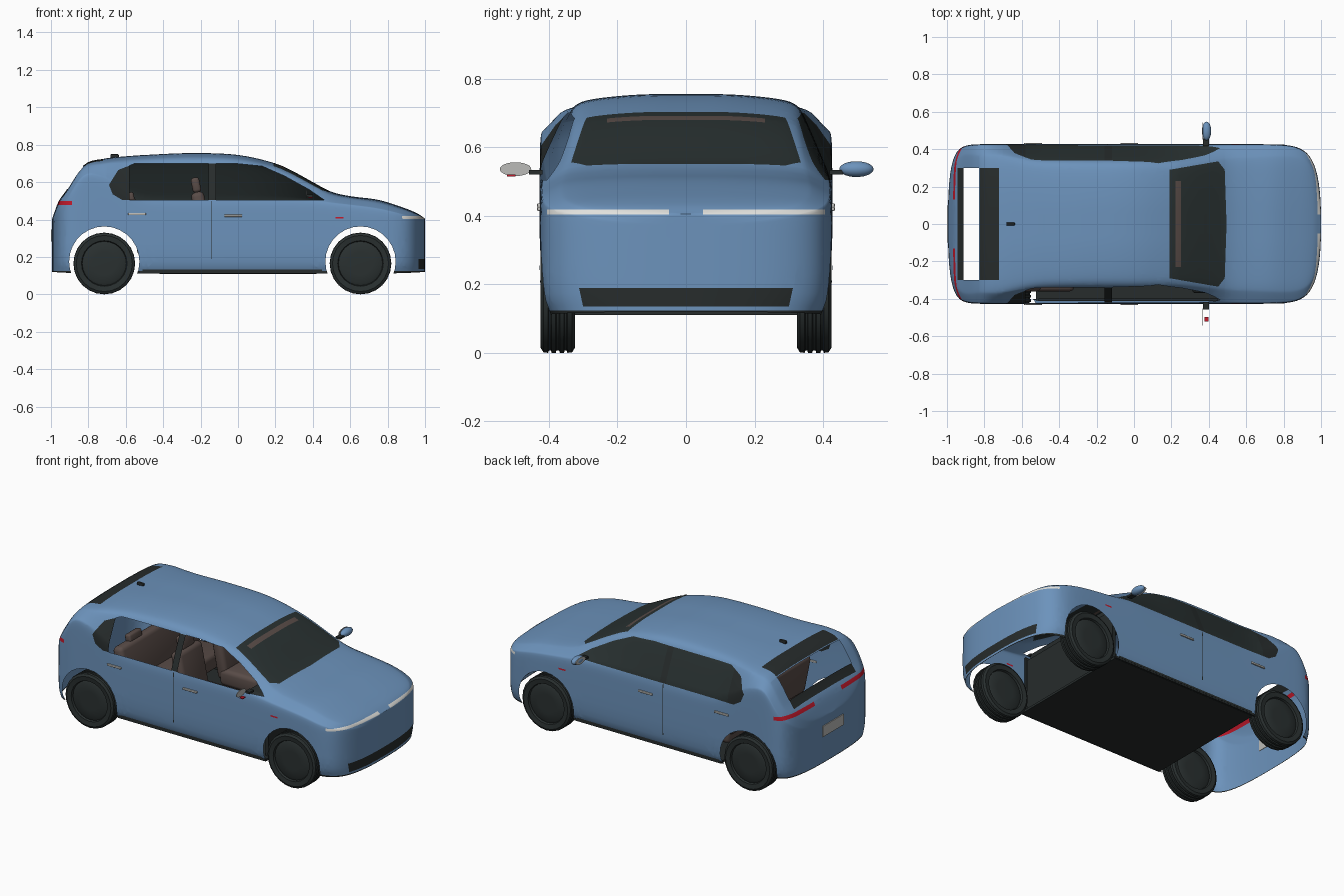
import bpy, bmesh, math
from mathutils import Vector, Matrix

cube = bpy.data.objects.get("Cube")
if cube:
    bpy.data.objects.remove(cube, do_unlink=True)


def material(name, colour):
    m = bpy.data.materials.new(name)
    m.use_nodes = True
    rgba = (*colour, 1)
    m.diffuse_color = rgba
    m.node_tree.nodes["Principled BSDF"].inputs["Base Color"].default_value = rgba
    return m


PAINT = material("blue paint", (.15, .29, .50))
GLASS = material("dark glass", (.022, .031, .031))
TRIM = material("black trim", (.02, .025, .025))
RUBBER = material("dark rubber", (.023, .03, .03))
FABRIC = material("brown fabric", (.10, .072, .064))
RED = material("red lamp", (.55, .01, .025))
WHITE = material("white lamp", (.75, .75, .72))
GREY = material("pale grey", (.5, .5, .48))
SLOTS = [PAINT, GLASS, TRIM, FABRIC, RED, WHITE]


def finish(bm, name, mats, angle=35):
    me = bpy.data.meshes.new(name)
    bm.to_mesh(me)
    bm.free()
    ob = bpy.data.objects.new(name, me)
    bpy.context.collection.objects.link(ob)
    for m in mats:
        me.materials.append(m)
    bpy.ops.object.select_all(action="DESELECT")
    ob.select_set(True)
    bpy.context.view_layer.objects.active = ob
    bpy.ops.object.shade_smooth_by_angle(angle=math.radians(angle))
    return ob


def box(name, centre, size, mat, tilt=0, bevel=0):
    bm = bmesh.new()
    bmesh.ops.create_cube(bm, size=1, matrix=Matrix.Diagonal((*size, 1)))
    if bevel:
        bmesh.ops.bevel(bm, geom=bm.edges[:], offset=bevel, segments=3, affect="EDGES", profile=.5)
    bm.transform(Matrix.Translation(centre) @ Matrix.Rotation(tilt, 4, "Y"))
    return finish(bm, name, [mat])


# Body stations: x, roof centre z, shoulder z, rail z, rail width ratio
STATIONS = [
    (-1, .40, .36, .39, .8), (-.965, .495, .44, .48, .87), (-.93, .545, .49, .53, .9),
    (-.83, .69, .63, .67, .87), (-.72, .725, .62, .70, .87), (-.6, .738, .55, .71, .82),
    (-.5, .745, .51, .715, .79), (-.25, .755, .5, .72, .78), (0, .745, .5, .71, .78),
    (.2, .70, .5, .67, .77), (.3, .655, .5, .63, .78), (.4, .60, .495, .58, .8),
    (.5, .548, .485, .53, .83), (.6, .525, .475, .51, .84), (.75, .505, .455, .487, .86),
    (.88, .465, .425, .45, .88), (.96, .432, .40, .42, .9), (1, .405, .375, .39, .9)]


def station(x):
    """Smooth interpolation through the station table."""
    last = len(STATIONS) - 1
    i = max(k for k in range(last) if STATIONS[k][0] <= x)
    a, b = STATIONS[i], STATIONS[i + 1]
    before, after = STATIONS[max(i - 1, 0)], STATIONS[min(i + 2, last)]
    h = b[0] - a[0]
    t = (x - a[0]) / h
    out = []
    for c in range(1, len(a)):
        ma = (b[c] - before[c]) / (b[0] - before[0]) * h
        mb = (after[c] - a[c]) / (after[0] - a[0]) * h
        out.append(a[c] + t * ma + t * t * (3 * (b[c] - a[c]) - 2 * ma - mb)
                   + t ** 3 * (2 * (a[c] - b[c]) + ma + mb))
    return out


def section(x):
    """Half cross-section from sill to roof centre, rounded by corner cutting."""
    top, sh, rail, ratio = station(x)
    w = .427 * max(0, 1 - abs(x) ** (17 if x > 0 else 30)) ** .4
    r, low = w * ratio, .11 + .01 * abs(x) ** 8
    pts = [Vector(p) for p in (
        (w * .94, low), (w, low + .06), (w, sh - .09), (w * .995, sh),
        (w + (r - w) * .25, sh + (rail - sh) * .25), (w + (r - w) * .85, sh + (rail - sh) * .85),
        (r * .97, rail + (top - rail) * .2), (r * .8, rail + (top - rail) * .65),
        (r * .4, top), (0, top))]
    for _ in range(2):
        cut_pts = [pts[0]]
        for p, q in zip(pts, pts[1:]):
            cut_pts += [p.lerp(q, .25), p.lerp(q, .75)]
        pts = cut_pts + [pts[-1]]
    return pts


# Body shell, lofted nose to tail
bm = bmesh.new()
rows = []
COUNT = 80
for i in range(COUNT + 1):
    x = math.sin(math.pi * (i / COUNT - .5))
    half = section(x)
    full = [(-p.x, p.y) for p in half] + [(p.x, p.y) for p in reversed(half[:-1])]
    rows.append([bm.verts.new((x if x > 0 else x * .995, y, z)) for y, z in full])
for a, b in zip(rows, rows[1:]):
    for j in range(len(a) - 1):
        bm.faces.new((a[j], b[j], b[j + 1], a[j + 1]))
bmesh.ops.remove_doubles(bm, verts=bm.verts[:], dist=.0004)
bmesh.ops.recalc_face_normals(bm, faces=bm.faces[:])
if sum(f.normal.z for f in bm.faces) < 0:
    bmesh.ops.reverse_faces(bm, faces=bm.faces[:])


def cut(poly, u, v, keep):
    """Cut a convex outline into the shell along one axis; return the faces inside."""
    pts = [Vector(p) for p in poly]
    lo = [min(p[k] for p in pts) - .06 for k in (0, 1)]
    hi = [max(p[k] for p in pts) + .06 for k in (0, 1)]

    def near(f):
        c = f.calc_center_median()
        return keep(c) and lo[0] < c[u] < hi[0] and lo[1] < c[v] < hi[1]

    edges = list(zip(pts, pts[1:] + pts[:1]))
    for p, q in edges:
        co, no = Vector((0, 0, 0)), Vector((0, 0, 0))
        co[u], co[v] = p
        no[u], no[v] = q.y - p.y, p.x - q.x
        faces = [f for f in bm.faces if near(f)]
        geom = faces + list({e for f in faces for e in f.edges}) + list({w for f in faces for w in f.verts})
        bmesh.ops.bisect_plane(bm, geom=geom, dist=1e-5, plane_co=co, plane_no=no.normalized())

    def inside(f):
        c = f.calc_center_median()
        d = Vector((c[u], c[v]))
        s = [(q - p).cross(d - p) if hasattr((q - p), "cross") else 0 for p, q in edges]
        return all(k >= 0 for k in s) or all(k <= 0 for k in s)
    return [f for f in bm.faces if near(f) and inside(f)]


def rect(a, b, c, d):
    return [(a, c), (b, c), (b, d), (a, d)]


def paint(faces, mat):
    for f in faces:
        f.material_index = SLOTS.index(mat)


def remove(faces):
    bmesh.ops.delete(bm, geom=faces, context="FACES")


WINDOW = [(-.69, .585), (-.67, .535), (-.62, .505), (.46, .505), (.38, .56),
          (.25, .632), (.13, .685), (-.02, .70), (-.55, .70), (-.64, .665)]
AXLES = (-.715, .655)
for s in (-1, 1):
    side = lambda c: c.y * s > .2
    # Side glazing, pillars and door seam
    paint(cut(WINDOW, 0, 2, side), GLASS)
    for span in ((-.157, -.117), (-.7, -.58)):
        strip = cut(rect(*span, .5, .705), 0, 2, side)
        paint([f for f in strip if f.material_index == SLOTS.index(GLASS)], TRIM)
    paint(cut(rect(-.143, -.138, .19, .5), 0, 2, side), TRIM)
    paint(cut(rect(.52, .565, .405, .414), 0, 2, side), RED)
    # Wheel arches
    for ax in AXLES:
        ring = [(ax + .188 * math.cos(k * math.tau / 28), .175 + .188 * math.sin(k * math.tau / 28)) for k in range(28)]
        remove(cut(ring, 0, 2, side))
    # Lamps
    ends = sorted((s * .05, s * .405))
    paint(cut(rect(*ends, .403, .418), 1, 2, lambda c: c.x > .86), WHITE)
    ends = sorted((s * .13, s * .43))
    paint(cut(rect(*ends, .478, .5), 1, 2, lambda c: c.x < -.88), RED)
# Open windows on one side
remove([f for f in bm.faces if f.material_index == SLOTS.index(GLASS) and f.calc_center_median().y < 0])

# Windscreen, roof strip, rear spoiler panel and rear opening
up = lambda c: c.z > .45
paint(cut([(.19, -.29), (.45, -.335), (.485, -.29), (.495, 0), (.485, .29), (.45, .335), (.19, .29)], 0, 1, up), GLASS)
paint(cut(rect(.222, .25, -.23, .23), 0, 1, up), FABRIC)
paint(cut(rect(-.823, -.722, -.3, .3), 0, 1, up), TRIM)
remove(cut(rect(-.912, -.828, -.3, .3), 0, 1, up))
paint(cut(rect(-.943, -.912, -.3, .3), 0, 1, up), TRIM)
# Lower grille and sill edge
paint(cut([(-.3, .135), (.3, .135), (.312, .19), (-.312, .19)], 1, 2, lambda c: c.x > .85), TRIM)
paint(cut(rect(-1.1, 1.1, .05, .124), 0, 2, lambda c: True), TRIM)
finish(bm, "body_shell", SLOTS, 40)

# Wheels, turned from a tyre profile with tread grooves
TYRE = [(0, .04), (.06, .043), (.105, .04), (.118, .034), (.122, .046), (.15, .05), (.163, .042)]
TREAD = [(.165, .028), (.158, .026), (.158, .02), (.165, .018), (.165, .006), (.158, .004)]
half = TYRE + TREAD
profile = half + [(r, -y) for r, y in reversed(half)]
for label, ax in zip(("rear", "front"), AXLES):
    for s, sd in ((-1, "near"), (1, "far")):
        wb = bmesh.new()
        vs = [wb.verts.new((r, y, 0)) for r, y in profile]
        es = [wb.edges.new(e) for e in zip(vs, vs[1:])]
        bmesh.ops.spin(wb, geom=vs + es, cent=(0, 0, 0), axis=(0, 1, 0), angle=math.tau, steps=24)
        bmesh.ops.remove_doubles(wb, verts=wb.verts[:], dist=.0003)
        bmesh.ops.recalc_face_normals(wb, faces=wb.faces[:])
        wb.transform(Matrix.Translation((ax, s * .374, .165)))
        finish(wb, f"{label}_wheel_{sd}", [RUBBER], 30)

# Cabin floor, bulkhead and dashboard
box("cabin_floor", (-.025, 0, .118), (1.0, .82, .014), TRIM)
box("bulkhead", (.455, 0, .28), (.02, .74, .32), TRIM)
box("dashboard", (.38, 0, .44), (.14, .74, .1), TRIM, 0, .02)

for s, sd in ((-1, "near"), (1, "far")):
    box(f"door_lining_{sd}", (-.03, s * .405, .3), (.96, .012, .36), TRIM)
    # Front seats
    box(f"seat_base_{sd}", (-.05, s * .19, .27), (.26, .24, .1), FABRIC, 0, .025)
    box(f"seat_back_{sd}", (-.19, s * .19, .4), (.07, .23, .3), FABRIC, -.2, .025)
    box(f"headrest_{sd}", (-.225, s * .19, .585), (.045, .12, .08), FABRIC, -.2, .015)
    box(f"rear_headrest_{sd}", (-.575, s * .19, .52), (.04, .12, .05), FABRIC, -.2, .012)
    # Door handles
    for label, hx, hz in (("rear", -.54, .43), ("front", -.025, .42)):
        box(f"{label}_handle_{sd}", (hx, s * .428, hz), (.095, .012, .012), GREY, 0, .003)
    # Mirror stalk and reflector
    box(f"mirror_stalk_{sd}", (.385, s * .438, .527), (.03, .04, .012), TRIM)
    mb = bmesh.new()
    bmesh.ops.create_cone(mb, cap_ends=True, segments=24, radius1=1, radius2=1, depth=1)
    mb.transform(Matrix.Translation((.368, s * .497, .536)) @ Matrix.Diagonal((.004, .046, .02, 1))
                 @ Matrix.Rotation(math.pi / 2, 4, "Y"))
    finish(mb, f"mirror_glass_{sd}", [GREY])
box("rear_bench", (-.43, 0, .26), (.22, .72, .1), FABRIC, 0, .025)
box("rear_bench_back", (-.55, 0, .39), (.07, .72, .24), FABRIC, -.2, .025)

# Mirror housing and repeater lamp
mb = bmesh.new()
bmesh.ops.create_uvsphere(mb, u_segments=24, v_segments=14, radius=1)
mb.transform(Matrix.Translation((.388, .497, .536)) @ Matrix.Diagonal((.025, .05, .023, 1)))
finish(mb, "mirror_housing", [PAINT], 60)
box("mirror_repeater", (.388, -.51, .518), (.022, .025, .006), RED)

# Roof aerial and rear plate
box("roof_aerial", (-.66, 0, .74), (.045, .016, .018), TRIM, 0, .004)
box("rear_plate", (-.996, 0, .315), (.008, .2, .065), GREY)
